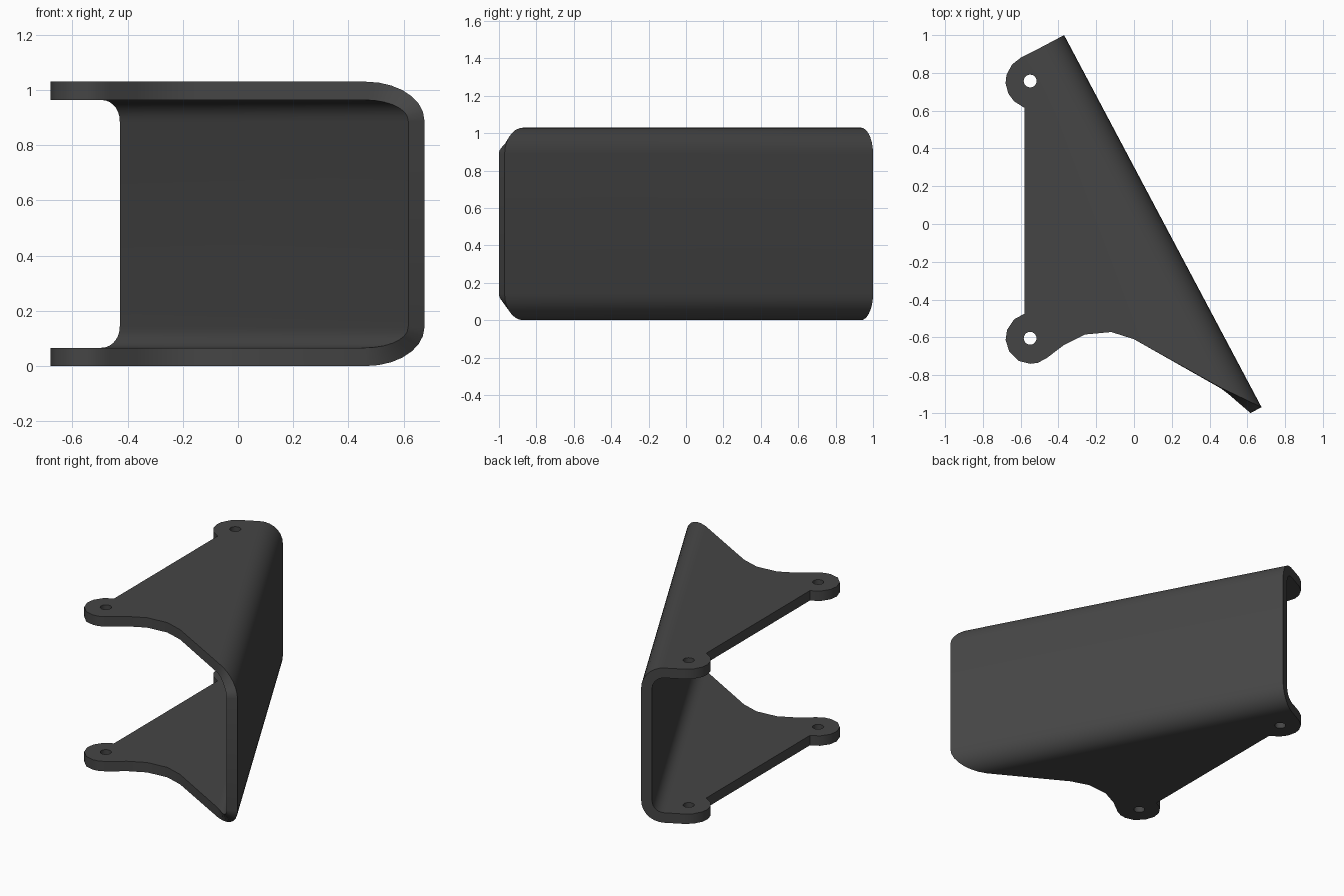
import bpy, bmesh
from math import sin, cos, pi, radians
from mathutils import Vector

if "Cube" in bpy.data.objects:
    bpy.data.objects.remove(bpy.data.objects["Cube"])

H, R, T = 1.03, 0.14, 0.066           # height, outer bend radius, sheet thickness
L, SLOPE, STEPS = 2.23, 1.35, 7       # web length, taper of its front end, bend segments
START = Vector((-0.37, 1.0))
D = Vector((1.04, -1.96)).normalized()   # along the web
IN = Vector((D.y, -D.x))                 # from the web towards the flanges


def plan(t, u):
    return START + D * t + IN * u


def hole(cx, cy, r=0.034, n=20):
    return [(cx + r * cos(2 * pi * i / n), cy + r * sin(2 * pi * i / n)) for i in range(n)]


# Flange outline from the rear end of the bend round to its front end
OUTLINE = [(-0.6, 0.88), (-0.645, 0.845), (-0.675, 0.79), (-0.68, 0.745), (-0.665, 0.69),
           (-0.635, 0.65), (-0.58, 0.615), (-0.58, -0.475), (-0.635, -0.505), (-0.672, -0.56),
           (-0.68, -0.615), (-0.66, -0.675), (-0.61, -0.725), (-0.55, -0.74), (-0.51, -0.735),
           (-0.465, -0.712), (-0.37, -0.64), (-0.26, -0.585), (-0.12, -0.572), (0.0, -0.61)]

bm = bmesh.new()

# Bends and web: rows of the outer skin from the lower flange to the upper one
arc = [(R * (1 - cos(a)), R * (1 - sin(a))) for a in [pi / 2 * i / STEPS for i in range(STEPS + 1)]]
section = [(u, z) for u, z in reversed(arc)] + [(u, H - z) for u, z in arc]
rows = []
for u, z in section:
    rows.append([bm.verts.new((*plan(t, u), z)) for t in (0, L - SLOPE * u)])
for (a, b), (c, d) in zip(rows, rows[1:]):
    bm.faces.new((a, b, d, c))

# Flanges with two holes each, joined to the bends
for row, z in ((rows[0], 0.0), (rows[-1], H)):
    loops = [[row[0]] + [bm.verts.new((x, y, z)) for x, y in OUTLINE] + [row[1]]]
    for cy in (0.757, -0.605):
        loops.append([bm.verts.new((x, y, z)) for x, y in hole(-0.55, cy)])
    edges = []
    for loop in loops:
        for a, b in zip(loop, loop[1:] + loop[:1]):
            edges.append(bm.edges.get((a, b)) or bm.edges.new((a, b)))
    bmesh.ops.triangle_fill(bm, edges=edges, use_beauty=True, normal=(0, 0, 1))

# Make all normals point outwards
bmesh.ops.recalc_face_normals(bm, faces=bm.faces)
bm.faces.ensure_lookup_table()
bm.normal_update()
web = max(bm.faces, key=lambda f: f.calc_area() if abs(f.normal.z) < 0.01 else 0)
if web.normal.xy.dot(IN) > 0:
    bmesh.ops.reverse_faces(bm, faces=bm.faces)

mesh = bpy.data.meshes.new("bent_bracket")
bm.to_mesh(mesh)
bm.free()
bracket = bpy.data.objects.new("bent_bracket", mesh)
bpy.context.collection.objects.link(bracket)

# Sheet thickness, inwards
mod = bracket.modifiers.new("thickness", 'SOLIDIFY')
mod.thickness = T
mod.offset = -1
mod.use_even_offset = True
mod.use_quality_normals = True

mat = bpy.data.materials.new("dark_metal")
mat.diffuse_color = (0.06, 0.06, 0.06, 1)
mat.use_nodes = True
mat.node_tree.nodes["Principled BSDF"].inputs["Base Color"].default_value = mat.diffuse_color
mesh.materials.append(mat)

bpy.context.view_layer.objects.active = bracket
bracket.select_set(True)
bpy.ops.object.modifier_apply(modifier=mod.name)
bpy.ops.object.shade_smooth_by_angle(angle=radians(32))
